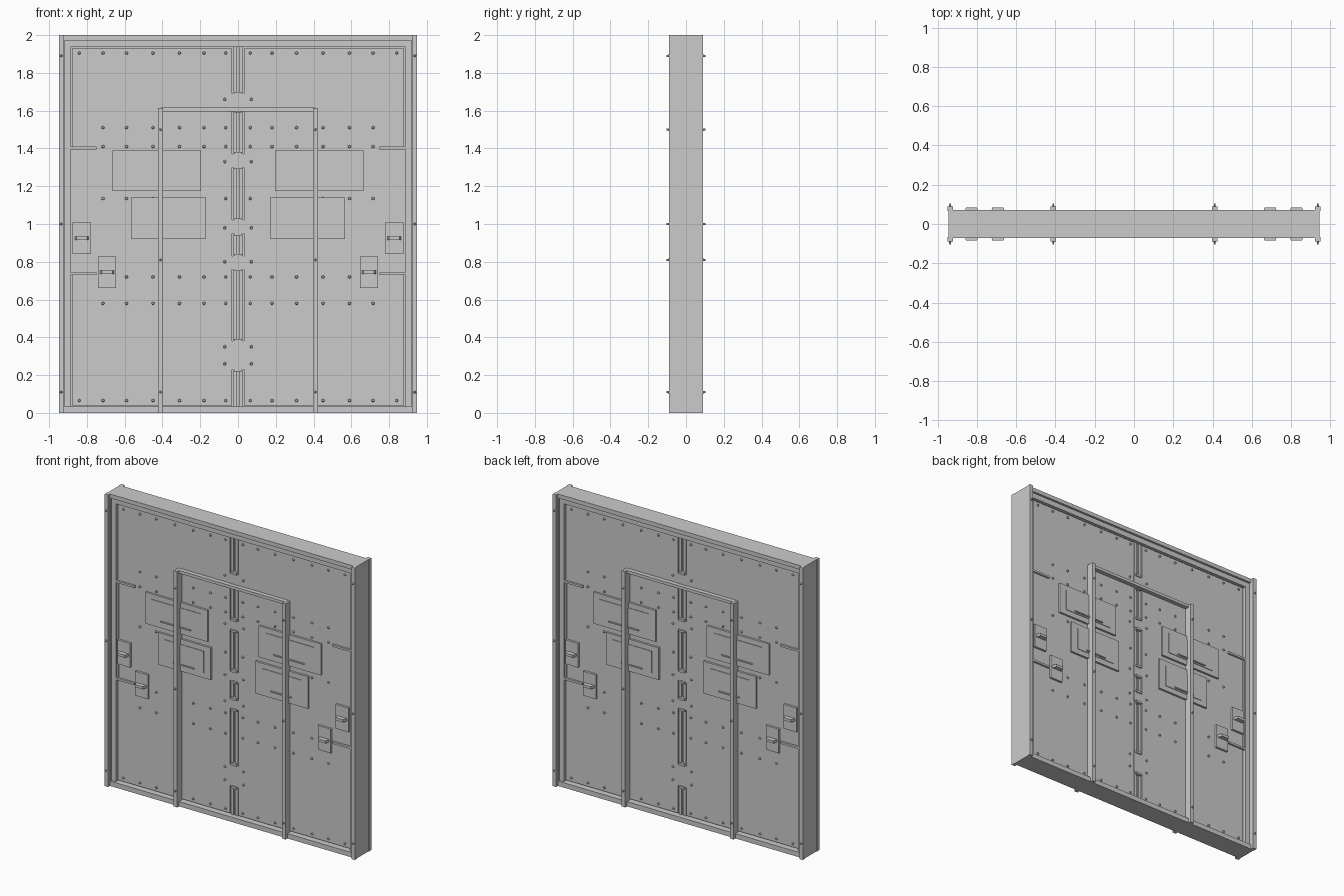
import bpy, bmesh, math
from mathutils import Matrix, Vector

old = bpy.data.objects.get("Cube")
if old:
    bpy.data.objects.remove(old, do_unlink=True)

metal = bpy.data.materials.new("plain grey metal")
metal.use_nodes = True
GREY = (0.6, 0.6, 0.6, 1)
metal.diffuse_color = GREY
metal.node_tree.nodes["Principled BSDF"].inputs["Base Color"].default_value = GREY

SIDES = (-1, 1)


def finish(name, bm):
    bmesh.ops.recalc_face_normals(bm, faces=bm.faces)
    mesh = bpy.data.meshes.new(name)
    bm.to_mesh(mesh)
    bm.free()
    mesh.materials.append(metal)
    obj = bpy.data.objects.new(name, mesh)
    bpy.context.collection.objects.link(obj)


def add_box(bm, x, y, z, taper=0.0):
    """Box from (low, high) pairs; taper shrinks the x ends at the outer y face."""
    made = bmesh.ops.create_cube(bm, size=1)["verts"]
    lo, hi = Vector((x[0], y[0], z[0])), Vector((x[1], y[1], z[1]))
    mid = (lo + hi) / 2
    for v in made:
        outer = v.co.y > 0
        v.co = Vector(v.co[i] * (hi - lo)[i] + mid[i] for i in range(3))
        if taper and outer:
            v.co.x += taper if v.co.x < mid.x else -taper


def mirrored(bm):
    """Copy everything to both sides and both faces of the door."""
    base = bm.verts[:] + bm.edges[:] + bm.faces[:]
    for axis in (0, 1):
        src = bm.verts[:] + bm.edges[:] + bm.faces[:]
        copy = bmesh.ops.duplicate(bm, geom=src)["geom"]
        for v in copy:
            if isinstance(v, bmesh.types.BMVert):
                v.co[axis] *= -1


def part(name, boxes, mirror=True):
    bm = bmesh.new()
    for b in boxes:
        add_box(bm, *b)
    if mirror:
        mirrored(bm)
    finish(name, bm)


def bolts(name, spots, y, radius, height):
    """Six-sided bolt heads standing out of the face at depth y."""
    bm = bmesh.new()
    for x, z in spots:
        place = Matrix.Translation((x, y + height / 2, z)) @ Matrix.Rotation(-math.pi / 2, 4, 'X')
        bmesh.ops.create_cone(bm, cap_ends=True, segments=6, radius1=radius,
                              radius2=radius * 0.6, depth=height, matrix=place)
    mirrored(bm)
    finish(name, bm)


# Outer frame: jambs, head, sill and the core slab behind the doors
part("frame_core", [((-0.93, 0.93), (-0.025, 0.025), (0.01, 1.98))], False)
part("frame_head", [((-0.945, 0.945), (-0.07, 0.07), (1.972, 2.0))], False)
part("frame_sill", [((-0.945, 0.945), (-0.07, 0.07), (0, 0.033))], False)
part("frame_jamb", [((sx * 0.932 - 0.013, sx * 0.932 + 0.013), (-0.07, 0.07), (0, 2))
                    for sx in SIDES], False)
part("jamb_flange", [((0.922, 0.948), (0.065, 0.09), (0, 2))])
part("door_stop", [((0.887, 0.922), (0.0, 0.055), (0.02, 1.98)),
                   ((0.0, 0.9), (0.0, 0.055), (1.936, 1.98))])

# Door leaves and the meeting stiles between them
part("door_leaf", [((0.032, 0.88), (0.0, 0.04), (0.04, 1.93))])
part("meeting_stile", [((0.008, 0.027), (0.0, 0.036), (0.033, 1.936))])

# Interlocking latch blocks along the centre seam
latches = [(1.59, 1.70), (1.29, 1.38), (0.94, 1.03), (0.75, 0.84), (0.22, 0.39)]
part("latch_block", [((-0.036, 0.036), (-0.043, 0.043), (a + 0.01, b - 0.01)) for a, b in latches]
     + [((-0.022, 0.022), (-0.05, 0.05), (a, a + 0.015)) for a, b in latches]
     + [((-0.022, 0.022), (-0.05, 0.05), (b - 0.015, b)) for a, b in latches], False)

# Inner portal: two posts and a lintel
part("portal_post", [((0.398, 0.424), (0.03, 0.09), (0, 1.615))])
part("portal_lintel", [((0, 0.41), (0.03, 0.07), (1.596, 1.616))])

# Sign plates with a raised inner panel and a ledge bar
signs = [(0.195, 0.665, 1.175, 1.39), (0.17, 0.567, 0.92, 1.14)]
for label, (x0, x1, z0, z1) in zip(("upper", "lower"), signs):
    part(label + "_sign_plate", [((x0, x1), (0.035, 0.054), (z0, z1))])
    part(label + "_sign_panel", [
        ((x0 + 0.05, x1 - 0.05), (0.05, 0.058), (z0 + 0.035, z1 - 0.035))])
    part(label + "_sign_bar", [
        ((x0 + 0.12, x1 - 0.12), (0.055, 0.065), (z0 + 0.044, z0 + 0.052))])

# Handles on backing plates
for label, x, z in (("outer", 0.827, 0.925), ("inner", 0.693, 0.745)):
    part(label + "_handle_plate", [((x - 0.048, x + 0.048), (0.035, 0.055), (z - 0.083, z + 0.083))])
    part(label + "_handle", [((x - 0.038, x + 0.038), (0.05, 0.085), (z - 0.009, z + 0.009), 0.01)])

# Sliding bars at the hinge side, with an upright strip joining them
part("side_bolt_bar", [((0.75, 0.887), (0.035, 0.053), (z - 0.007, z + 0.007)) for z in (1.402, 0.737)]
     + [((0.875, 0.887), (0.03, 0.044), (0.737, 1.402))])

# Bolt heads
columns = (0.065, 0.18, 0.31, 0.45, 0.59, 0.715)
spots = [(x, z) for z in (1.905, 0.065) for x in columns + (0.84,)]
spots += [(x, z) for z in (1.51, 1.41, 0.72, 0.58) for x in columns]
spots += [(x, 1.135) for x in (0.065, 0.45, 0.59, 0.715)]
spots += [(0.07, z) for z in (1.66, 1.33, 0.98, 0.8, 0.35, 0.26)]
bolts("door_bolts", spots, 0.039, 0.009, 0.01)
bolts("flange_bolts", [(0.936, z) for z in (1.89, 1.0, 0.11)], 0.089, 0.007, 0.015)
bolts("post_bolts", [(0.411, z) for z in (1.5, 0.81, 0.11)], 0.089, 0.007, 0.015)
